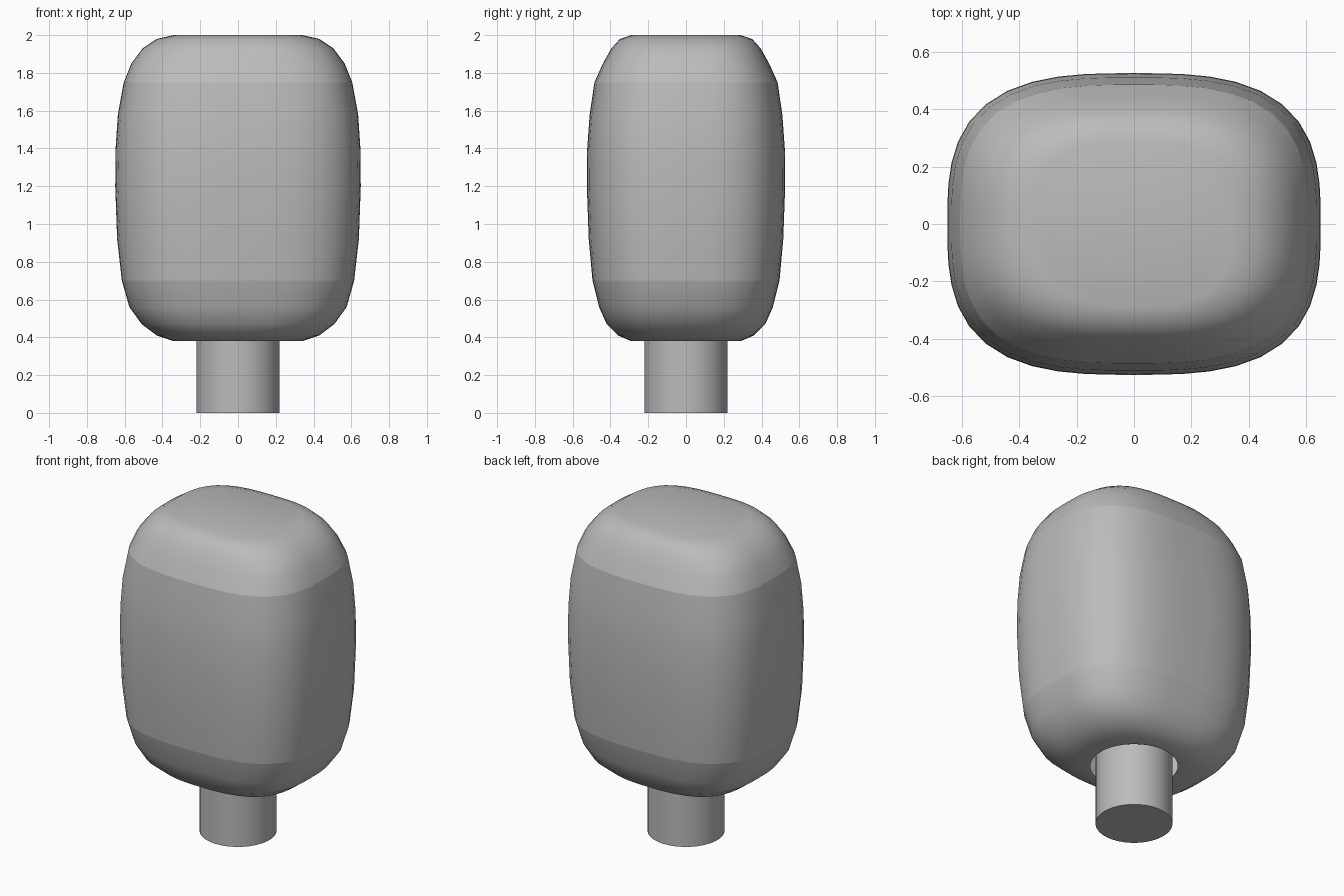
import bpy, bmesh
from math import cos, sin, pi, radians

cube = bpy.data.objects.get("Cube")
if cube:
    bpy.data.objects.remove(cube, do_unlink=True)

grey = bpy.data.materials.new("plain grey")
grey.use_nodes = True
colour = (0.5, 0.5, 0.5, 1)
grey.diffuse_color = colour
grey.node_tree.nodes["Principled BSDF"].inputs["Base Color"].default_value = colour


def squircle(half_x, half_y, z, power, count=48):
    """Rounded rectangle outline at height z."""
    points = []
    for i in range(count):
        c, s = cos(2 * pi * i / count), sin(2 * pi * i / count)
        r = (abs(c) ** power + abs(s) ** power) ** (-1 / power)
        points.append((half_x * r * c, half_y * r * s, z))
    return points


def add_object(name, bm, angle):
    mesh = bpy.data.meshes.new(name)
    bm.to_mesh(mesh)
    bm.free()
    mesh.materials.append(grey)
    obj = bpy.data.objects.new(name, mesh)
    bpy.context.collection.objects.link(obj)
    bpy.ops.object.select_all(action="DESELECT")
    obj.select_set(True)
    bpy.context.view_layer.objects.active = obj
    bpy.ops.object.shade_smooth_by_angle(angle=radians(angle))
    return obj


# Padded head: half width, half depth, height, outline power
profile = [
    (0.25, 0.25, 0.38, 2), (0.34, 0.29, 0.38, 2.6), (0.43, 0.36, 0.41, 2.8),
    (0.51, 0.42, 0.47, 3), (0.575, 0.46, 0.56, 3), (0.615, 0.495, 0.7, 3),
    (0.64, 0.515, 0.92, 3), (0.65, 0.525, 1.2, 3), (0.648, 0.523, 1.4, 3),
    (0.636, 0.51, 1.58, 3), (0.605, 0.485, 1.75, 3), (0.565, 0.44, 1.85, 3),
    (0.505, 0.395, 1.93, 3), (0.43, 0.35, 1.98, 3), (0.34, 0.29, 2.0, 3),
]
bm = bmesh.new()
rings = [[bm.verts.new(p) for p in squircle(*row)] for row in profile]
for low, high in zip(rings, rings[1:]):
    for i in range(len(low)):
        j = (i + 1) % len(low)
        bm.faces.new((low[i], low[j], high[j], high[i]))
bm.faces.new(rings[-1])
# Soft seams where the top and bottom padding meet the sides
for edge in bm.edges:
    if all(abs(v.co.z - 0.7) < 0.001 or abs(v.co.z - 1.75) < 0.001 for v in edge.verts):
        edge.smooth = False
add_object("padded_head", bm, 60)

# Round neck reaching into the opening under the head
bm = bmesh.new()
bmesh.ops.create_cone(bm, cap_ends=True, segments=48, radius1=0.22, radius2=0.22, depth=0.5)
bmesh.ops.translate(bm, verts=bm.verts, vec=(0, 0, 0.25))
add_object("neck", bm, 30)
